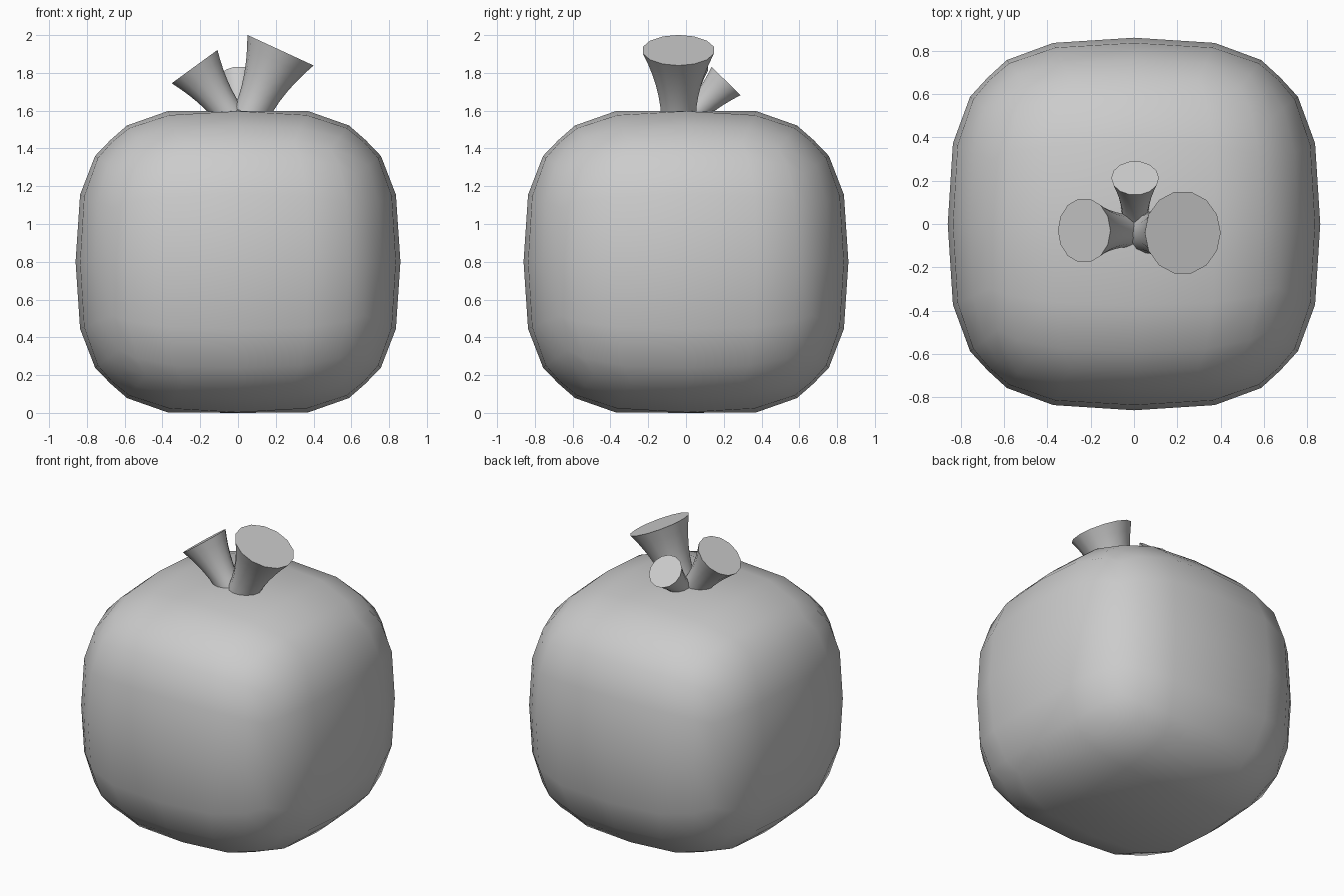
import bpy
import bmesh
import math
from mathutils import Vector

if "Cube" in bpy.data.objects:
    bpy.data.objects.remove(bpy.data.objects["Cube"], do_unlink=True)

# One plain grey for everything
grey = bpy.data.materials.new("plain_grey")
grey.use_nodes = True
colour = (0.6, 0.6, 0.6, 1)
grey.diffuse_color = colour
grey.node_tree.nodes["Principled BSDF"].inputs["Base Color"].default_value = colour


def finish(bm, name, angle):
    bmesh.ops.recalc_face_normals(bm, faces=bm.faces)
    mesh = bpy.data.meshes.new(name)
    bm.to_mesh(mesh)
    bm.free()
    mesh.materials.append(grey)
    obj = bpy.data.objects.new(name, mesh)
    bpy.context.collection.objects.link(obj)
    bpy.ops.object.select_all(action="DESELECT")
    obj.select_set(True)
    bpy.context.view_layer.objects.active = obj
    bpy.ops.object.shade_smooth_by_angle(angle=math.radians(angle))
    return obj


# Body: gridded cube rounded into a soft, boxy ball with flattened ends
def build_body(radius=0.86, half_height=0.8, power=3):
    bm = bmesh.new()
    bmesh.ops.create_cube(bm, size=2)
    bmesh.ops.subdivide_edges(bm, edges=bm.edges[:], cuts=5, use_grid_fill=True)
    spacing = (0, 0.446, 0.776, 1)
    for v in bm.verts:
        p = Vector([math.copysign(spacing[round(abs(c) * 3)], c) for c in v.co])
        p /= sum(abs(c) ** power for c in p) ** (1 / power)
        on_edge = sum(abs(c) > 0.99 for c in v.co) > 1
        p *= 0.99 if on_edge else 1
        z = max(-half_height, min(half_height, p.z * 0.82))
        v.co = (p.x * radius, p.y * radius, z + half_height)
    return finish(bm, "body", 80)


# Stem: flared tube running back from its flat, tilted end
def build_stem(name, end, axis, length, base_radius, end_radius, sides=14, rings=6):
    bm = bmesh.new()
    end, axis = Vector(end), Vector(axis).normalized()
    turn = Vector((0, 0, 1)).rotation_difference(axis)
    loops = []
    for i in range(rings + 1):
        t = i / rings
        r = base_radius + (end_radius - base_radius) * t ** 1.8
        centre = end - axis * length * (1 - t)
        loop = []
        for k in range(sides):
            a = math.tau * k / sides
            loop.append(bm.verts.new(centre + turn @ Vector((r * math.cos(a), r * math.sin(a), 0))))
        loops.append(loop)
    for low, high in zip(loops, loops[1:]):
        for k in range(sides):
            n = (k + 1) % sides
            bm.faces.new((low[k], low[n], high[n], high[k]))
    bm.faces.new(loops[0][::-1])
    bm.faces.new(loops[-1])
    return finish(bm, name, 40)


build_body()
build_stem("left_stem", (0.225, -0.04, 1.92), (0.42, 0, 0.91), 0.38, 0.095, 0.193)
build_stem("right_stem", (-0.23, -0.03, 1.833), (-0.59, 0, 0.81), 0.32, 0.078, 0.15)
build_stem("back_stem", (0.005, 0.212, 1.757), (0, 0.7, 0.71), 0.26, 0.06, 0.11)
